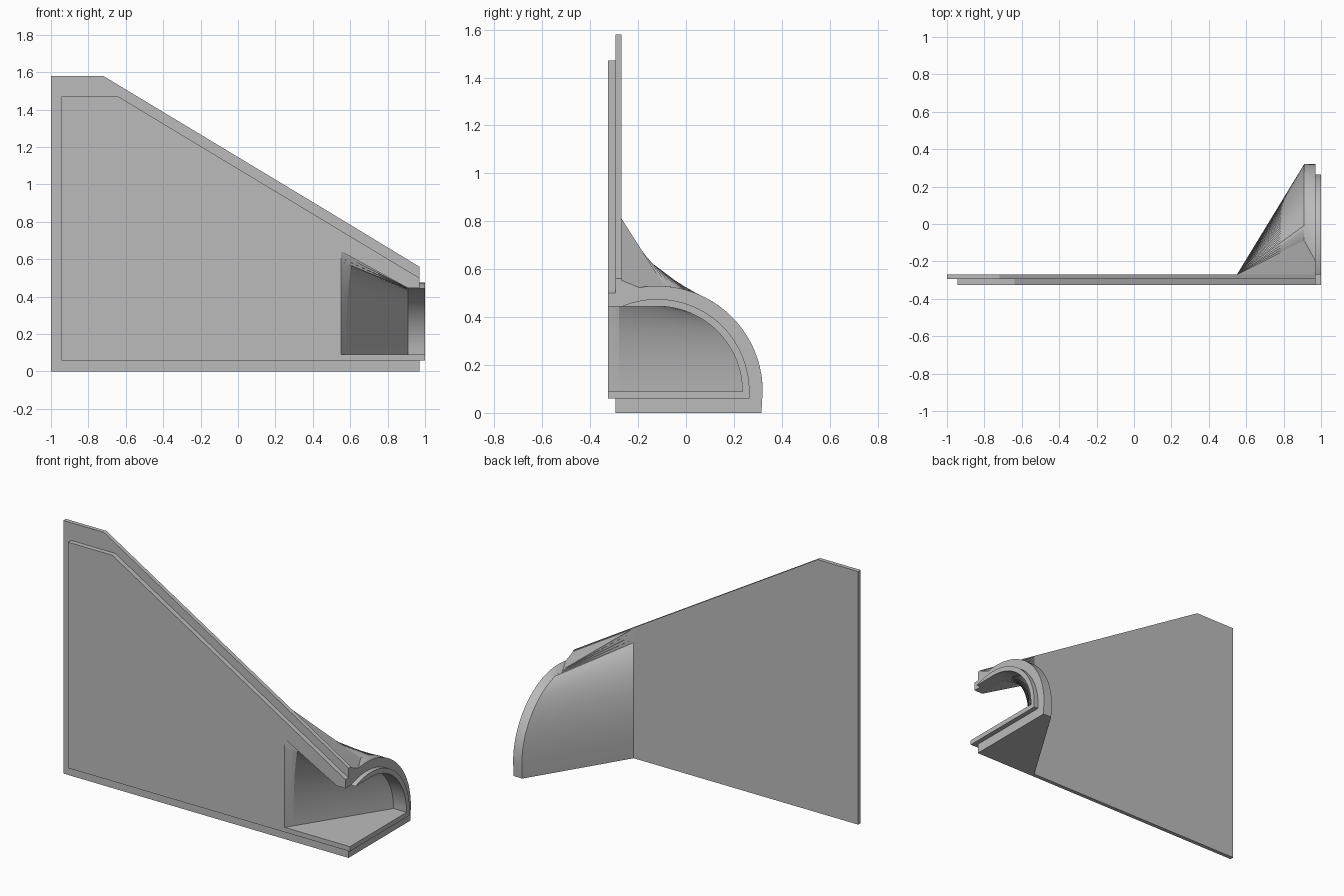
import bpy
import bmesh
from math import sin, cos, radians

if "Cube" in bpy.data.objects:
    bpy.data.objects.remove(bpy.data.objects["Cube"], do_unlink=True)

grey = bpy.data.materials.new("plain grey")
grey.use_nodes = True
colour = (0.5, 0.5, 0.5, 1)
grey.diffuse_color = colour
grey.node_tree.nodes["Principled BSDF"].inputs["Base Color"].default_value = colour

STEPS = 32
CY, CZ = -0.12, 0.09       # centre of the round hood


def loft(name, sections):
    """Skin a row of closed loops with equal point counts and cap both ends."""
    bm = bmesh.new()
    rows = [[bm.verts.new(p) for p in s] for s in sections]
    n = len(rows[0])
    for a, b in zip(rows, rows[1:]):
        for i in range(n):
            j = (i + 1) % n
            bm.faces.new((a[i], a[j], b[j], b[i]))
    bm.faces.new(rows[0])
    bm.faces.new(rows[-1])
    bmesh.ops.recalc_face_normals(bm, faces=bm.faces)
    mesh = bpy.data.meshes.new(name)
    bm.to_mesh(mesh)
    bm.free()
    ob = bpy.data.objects.new(name, mesh)
    mesh.materials.append(grey)
    bpy.context.collection.objects.link(ob)
    return ob


def slab(name, outline, y0, y1):
    return loft(name, [[(x, y, z) for x, z in outline] for y in (y0, y1)])


def arc(radius, start, end=0):
    angles = [radians(start + (end - start) * i / STEPS) for i in range(STEPS + 1)]
    return [(CY + radius * cos(a), CZ + radius * sin(a)) for a in angles]


def edge(y, top):
    """Vertical line that the hood and its hollow taper to."""
    return [(y, top + (CZ - top) * i / STEPS) for i in range(STEPS + 1)]


def at(x, points):
    return [(x, y, z) for y, z in points]


# Hollow of the hood, used as a cutter
R_IN = 0.355
TOP = CZ + R_IN


def hollow(x, top, curve):
    return at(x, [(-0.4, CZ), (-0.4, top), (-0.325, top)] + curve)


narrow = edge(-0.325, 0.66)[1:]
wide = arc(R_IN, 90)[1:]
cutter = loft("hollow_cutter", [hollow(0.55, 0.66, narrow),
                                hollow(0.91, TOP, [(CY, TOP)] + wide[1:]),
                                hollow(1.1, TOP, [(CY, TOP)] + wide[1:])])
cutter.hide_render = True

# Flat back panel and the raised panel on its front
back = slab("back_panel", [(-1, 0), (0.97, 0), (0.97, 0.56), (0.55, 0.815),
                           (-0.72, 1.58), (-1, 1.58)], -0.295, -0.27)
raised = slab("raised_panel", [(-0.945, 0.06), (0.97, 0.06), (0.97, 0.5),
                               (-0.64, 1.47), (-0.945, 1.47)], -0.325, -0.295)


# Hood that widens from the panel to a round mouth
def hood_section(x, top, curve, foot):
    return at(x, [(-0.28, 0), (-0.28, top)] + curve + [(foot, 0)])


hood = loft("hood", [hood_section(0.55, 0.812, edge(-0.27, 0.812), -0.27),
                     hood_section(0.91, 0.594, arc(0.44, 86), 0.315),
                     hood_section(0.97, 0.558, arc(0.44, 100), 0.315)])

# Thin lip around the mouth
lip_outline = ([(-0.325, 0.06), (0.265, 0.06)] + arc(0.385, 0, 112.8)
               + arc(R_IN, 90) + [(-0.325, CZ)])
lip = loft("mouth_lip", [at(x, lip_outline) for x in (0.97, 1.0)])

# Roof strip joining the lip to the panel
roof = loft("lip_end", [at(x, [(-0.325, TOP), (-0.27, TOP), (-0.27, 0.47),
                               (-0.325, 0.47)]) for x in (0.95, 0.97)])

for ob in (back, raised, hood):
    mod = ob.modifiers.new("hollow", 'BOOLEAN')
    mod.operation = 'DIFFERENCE'
    mod.solver = 'EXACT'
    mod.object = cutter
    bpy.context.view_layer.objects.active = ob
    bpy.ops.object.modifier_apply(modifier=mod.name)
bpy.data.objects.remove(cutter, do_unlink=True)

# Smooth the curved surfaces and keep the creases
for ob in (hood, lip):
    bpy.ops.object.select_all(action='DESELECT')
    ob.select_set(True)
    bpy.context.view_layer.objects.active = ob
    bpy.ops.object.shade_smooth_by_angle(angle=radians(25))
